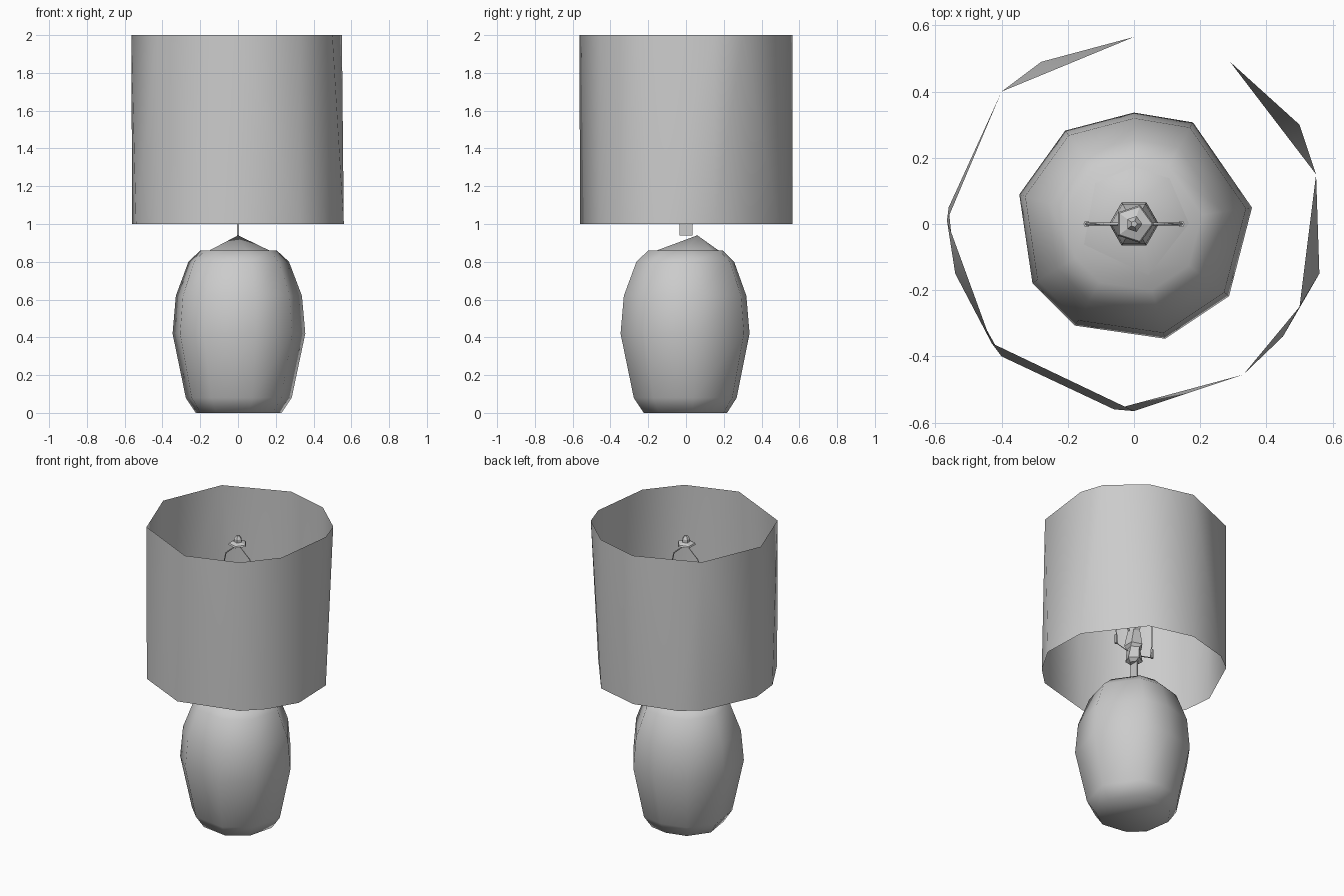
import bpy, bmesh, math

if "Cube" in bpy.data.objects:
    bpy.data.objects.remove(bpy.data.objects["Cube"])

grey = bpy.data.materials.new("light grey")
grey.diffuse_color = (0.6, 0.6, 0.6, 1)
grey.use_nodes = True
grey.node_tree.nodes["Principled BSDF"].inputs["Base Color"].default_value = grey.diffuse_color


def make(name, bm, smooth=None):
    me = bpy.data.meshes.new(name)
    bm.to_mesh(me)
    bm.free()
    ob = bpy.data.objects.new(name, me)
    bpy.context.collection.objects.link(ob)
    me.materials.append(grey)
    if smooth:
        bpy.ops.object.select_all(action='DESELECT')
        ob.select_set(True)
        bpy.context.view_layer.objects.active = ob
        bpy.ops.object.shade_smooth_by_angle(angle=math.radians(smooth))
    return ob


def lathe(name, profile, sides, centre=(0, 0), smooth=None, turn=0, twist=0):
    """Closed faceted solid from (radius, z) rings."""
    bm = bmesh.new()
    rings = []
    for k, (r, z) in enumerate(profile):
        rings.append([bm.verts.new((
            centre[0] + r * math.cos(math.radians(turn + k * twist + 360 * i / sides)),
            centre[1] + r * math.sin(math.radians(turn + k * twist + 360 * i / sides)), z))
            for i in range(sides)])
    for a, b in zip(rings, rings[1:]):
        for i in range(sides):
            j = (i + 1) % sides
            bm.faces.new((a[i], a[j], b[j], b[i]))
    bm.faces.new(rings[0][::-1])
    bm.faces.new(rings[-1])
    return make(name, bm, smooth)


# Shade: open tube between two slightly different rims
top = [(0, -.565), (.33, -.455), (.5, -.25), (.55, .15), (.5, .3), (.29, .49),
       (0, .565), (-.4, .4), (-.565, .01), (-.43, -.36)]
bottom = [(-.06, -.56), (.33, -.455), (.45, -.34), (.56, -.15), (.55, .15), (.29, .49),
          (0, .565), (-.28, .49), (-.4, .4), (-.56, .05), (-.54, -.15), (-.4, -.4)]
bm = bmesh.new()
edges = []
for ring, z in ((top, 2), (bottom, 1)):
    vs = [bm.verts.new((x, y, z)) for x, y in ring]
    edges += [bm.edges.new((vs[i - 1], vs[i])) for i in range(len(vs))]
bmesh.ops.bridge_loops(bm, edges=edges)
bmesh.ops.recalc_face_normals(bm, faces=bm.faces)
for f in bm.faces:
    c = f.calc_center_median()
    if f.normal.x * c.x + f.normal.y * c.y < 0:
        f.normal_flip()
make("shade", bm, 80)

# Body: nine-sided outline scaled through the heights
outline = [(.095, -.35), (.29, -.22), (.36, .05), (.18, .31), (0, .34),
           (-.21, .285), (-.35, .09), (-.31, -.18), (-.18, -.31)]
levels = [(.64, 0), (.79, .08), (.99, .42), (.94, .62), (.75, .8), (.57, .86)]
bm = bmesh.new()
rings = [[bm.verts.new((x * s, y * s, z)) for x, y in outline] for s, z in levels]
n = len(outline)
for a, b in zip(rings, rings[1:]):
    for i in range(n):
        j = (i + 1) % n
        bm.faces.new((a[i], a[j], b[j], b[i]))
bm.faces.new(rings[0][::-1])
bm.faces.new(rings[-1])
make("body", bm, 75)

# Pointed cap on the body
cap = [(0, .175), (-.12, .125), (-.155, -.065), (.045, -.16), (.17, 0), (.11, .14)]
bm = bmesh.new()
tip = bm.verts.new((0, .06, .94))
vs = [bm.verts.new((x, y, .858)) for x, y in cap]
for i in range(len(vs)):
    bm.faces.new((vs[i - 1], vs[i], tip))
make("cap", bm, 40)

# Flat neck plate
bm = bmesh.new()
bmesh.ops.create_cube(bm, size=1)
for v in bm.verts:
    v.co = (v.co.x * .008, v.co.y * .07, 1.02 + v.co.z * .16)
make("neck", bm)

# Socket and bulb
lathe("socket", [(.03, 1.06), (.055, 1.08), (.045, 1.16), (.06, 1.18), (.04, 1.28)], 5, twist=12)
lathe("bulb", [(.035, 1.28), (.075, 1.42), (.07, 1.5), (.03, 1.57)], 6, smooth=40)

# Harp: thin wire arms with small collars
cu = bpy.data.curves.new("harp", 'CURVE')
cu.dimensions = '3D'
cu.bevel_depth = .004
cu.bevel_resolution = 0
half = [(.05, 1.13), (.13, 1.15), (.145, 1.25), (.14, 1.55), (.09, 1.78), (0, 1.86)]
pts = half + [(-x, z) for x, z in half[-2::-1]]
sp = cu.splines.new('POLY')
sp.points.add(len(pts) - 1)
for p, (x, z) in zip(sp.points, pts):
    p.co = (x, 0, z, 1)
cu.materials.append(grey)
bpy.context.collection.objects.link(bpy.data.objects.new("harp", cu))
for side in (-1, 1):
    lathe("harp_collar", [(.01, 1.15), (.01, 1.21)], 6, centre=(side * .143, 0))

# Finial
lathe("finial", [(.06, 1.86), (.055, 1.87), (.025, 1.88), (.025, 1.9), (.01, 1.92)], 5)
